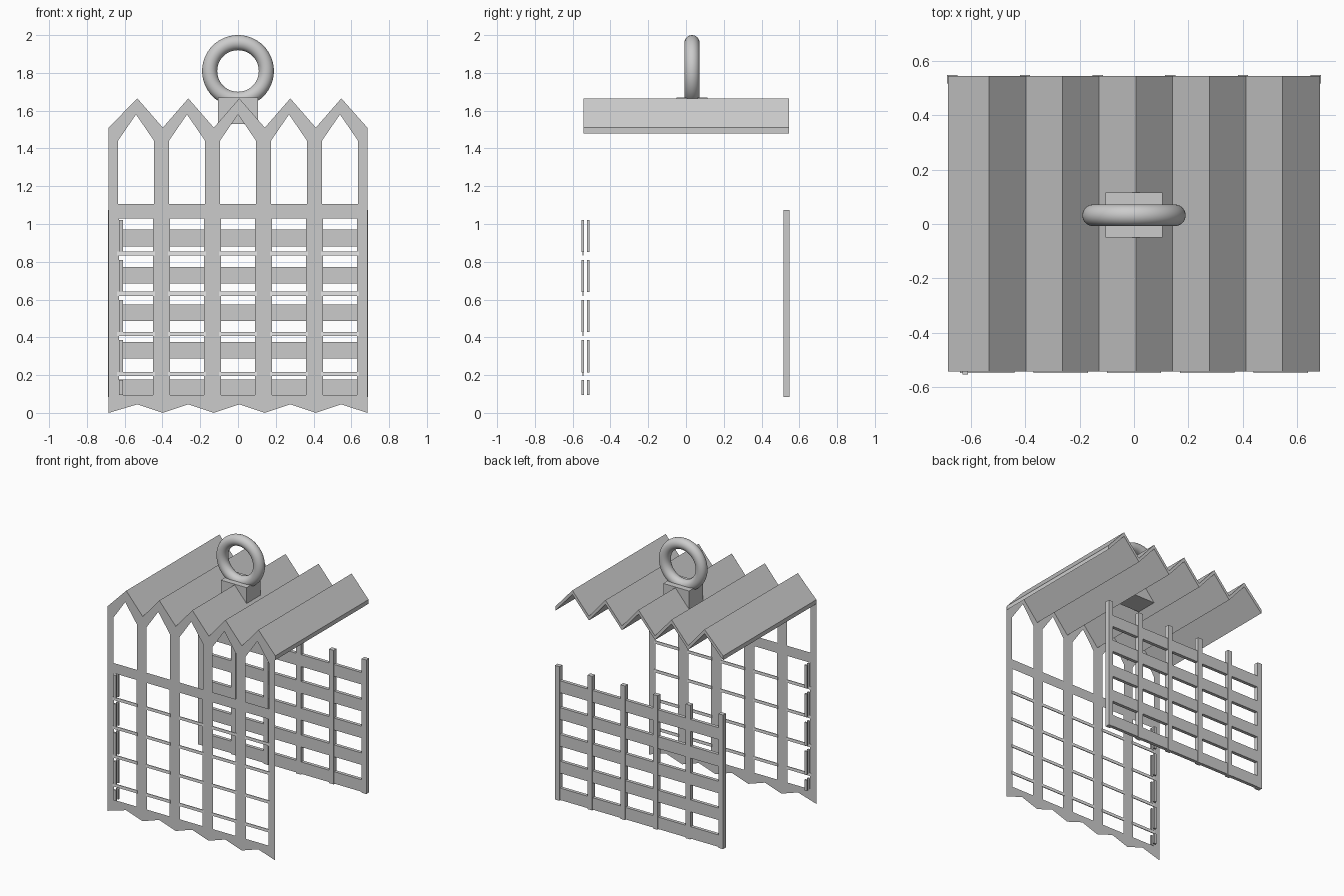
import bpy
import bmesh
from mathutils import Vector

cube = bpy.data.objects.get("Cube")
if cube:
    bpy.data.objects.remove(cube, do_unlink=True)


def material(name, value):
    m = bpy.data.materials.new(name)
    m.use_nodes = True
    colour = (value, value, value, 1)
    m.diffuse_color = colour
    m.node_tree.nodes["Principled BSDF"].inputs["Base Color"].default_value = colour
    return m


GREY = material("plain grey", 0.6)
WHITE = material("white", 1.0)


def finish(name, bm, mat=GREY):
    mesh = bpy.data.meshes.new(name)
    bm.to_mesh(mesh)
    bm.free()
    mesh.materials.append(mat)
    obj = bpy.data.objects.new(name, mesh)
    bpy.context.collection.objects.link(obj)
    return obj


def add_box(bm, x0, x1, y0, y1, z0, z1):
    verts = bmesh.ops.create_cube(bm, size=1)["verts"]
    lo, hi = Vector((x0, y0, z0)), Vector((x1, y1, z1))
    for v in verts:
        v.co = (lo + hi) / 2 + v.co * (hi - lo)


PITCH = 0.27
HALF = PITCH / 2
EDGE = 0.685
FRONT_Y = -0.545
peaks = [0.007 + PITCH * i for i in range(-2, 3)]
bays = [PITCH * i for i in range(-2, 3)]


def zigzag(high, low):
    """Folded line from the left edge to the right edge."""
    pts = [(-EDGE, low)]
    for p in peaks:
        pts += [(p, high), (p + HALF, low)]
    pts[-1] = (EDGE, low)
    return pts


# Front lattice: a thin sheet with arched windows above and tall openings below
bm = bmesh.new()
loops = [zigzag(1.664, 1.505) + zigzag(0.045, 0.0)[::-1]]
for x in bays:
    w = 0.096
    loops.append([(x - w, 1.105), (x + w, 1.105), (x + w, 1.44),
                  (x, 1.58), (x - w, 1.44)])
    w = 0.091
    loops.append([(x - w, 0.095), (x + w, 0.095), (x + w, 1.03), (x - w, 1.03)])
edges = []
for loop in loops:
    vs = [bm.verts.new((x, FRONT_Y, z)) for x, z in loop]
    edges += [bm.edges.new((a, b)) for a, b in zip(vs, vs[1:] + vs[:1])]
bmesh.ops.triangle_fill(bm, edges=edges, use_beauty=True, normal=(0, -1, 0))
finish("front_lattice", bm)

# White crossbars in the lower openings
bm = bmesh.new()
for x in bays:
    for i in range(4):
        z = 0.205 + 0.213 * i
        add_box(bm, x - 0.1, x + 0.1, FRONT_Y - 0.003, FRONT_Y + 0.003,
                z - 0.011, z + 0.011)
finish("front_crossbars", bm, WHITE)

# Paired short strips beside the left opening
bm = bmesh.new()
for y in (-0.547, -0.517):
    for i in range(5):
        top = 0.173 + 0.212 * i
        bottom = 0.095 if i == 0 else top - 0.17
        add_box(bm, -0.63, -0.61, y - 0.007, y + 0.007, bottom, top)
finish("edge_strips", bm)

# Folded roof
bm = bmesh.new()
top = zigzag(1.665, 1.51)
outline = top + [(x, z - 0.031) for x, z in reversed(top)]
front = [bm.verts.new((x, -0.543, z)) for x, z in outline]
back = [bm.verts.new((x, 0.545, z)) for x, z in outline]
n = len(outline)
for i in range(n):
    j = (i + 1) % n
    bm.faces.new((front[i], front[j], back[j], back[i]))
for i in range(len(top) - 1):
    for side in (front, back):
        bm.faces.new((side[i], side[i + 1], side[n - 2 - i], side[n - 1 - i]))
bmesh.ops.recalc_face_normals(bm, faces=bm.faces)
finish("folded_roof", bm)

# Back fence: posts and rails
bm = bmesh.new()
for i in range(6):
    x = 0.668 * (2 * i / 5 - 1)
    add_box(bm, x - 0.019, x + 0.019, 0.516, 0.549, 0.085, 1.075)
finish("back_posts", bm)
bm = bmesh.new()
for i in range(5):
    z = 0.09 + 0.198 * i
    add_box(bm, -0.668, 0.668, 0.52, 0.545, z, z + 0.088)
finish("back_rails", bm)

# Hanging block and ring
bm = bmesh.new()
add_box(bm, -0.105, 0.105, -0.05, 0.115, 1.53, 1.67)
finish("ring_block", bm)
bpy.ops.mesh.primitive_torus_add(major_radius=0.15, minor_radius=0.04,
                                 major_segments=64, minor_segments=24,
                                 location=(0, 0.032, 1.81),
                                 rotation=(1.5708, 0, 0))
ring = bpy.context.object
ring.name = "hanging_ring"
ring.data.materials.append(GREY)
bpy.ops.object.shade_smooth()
